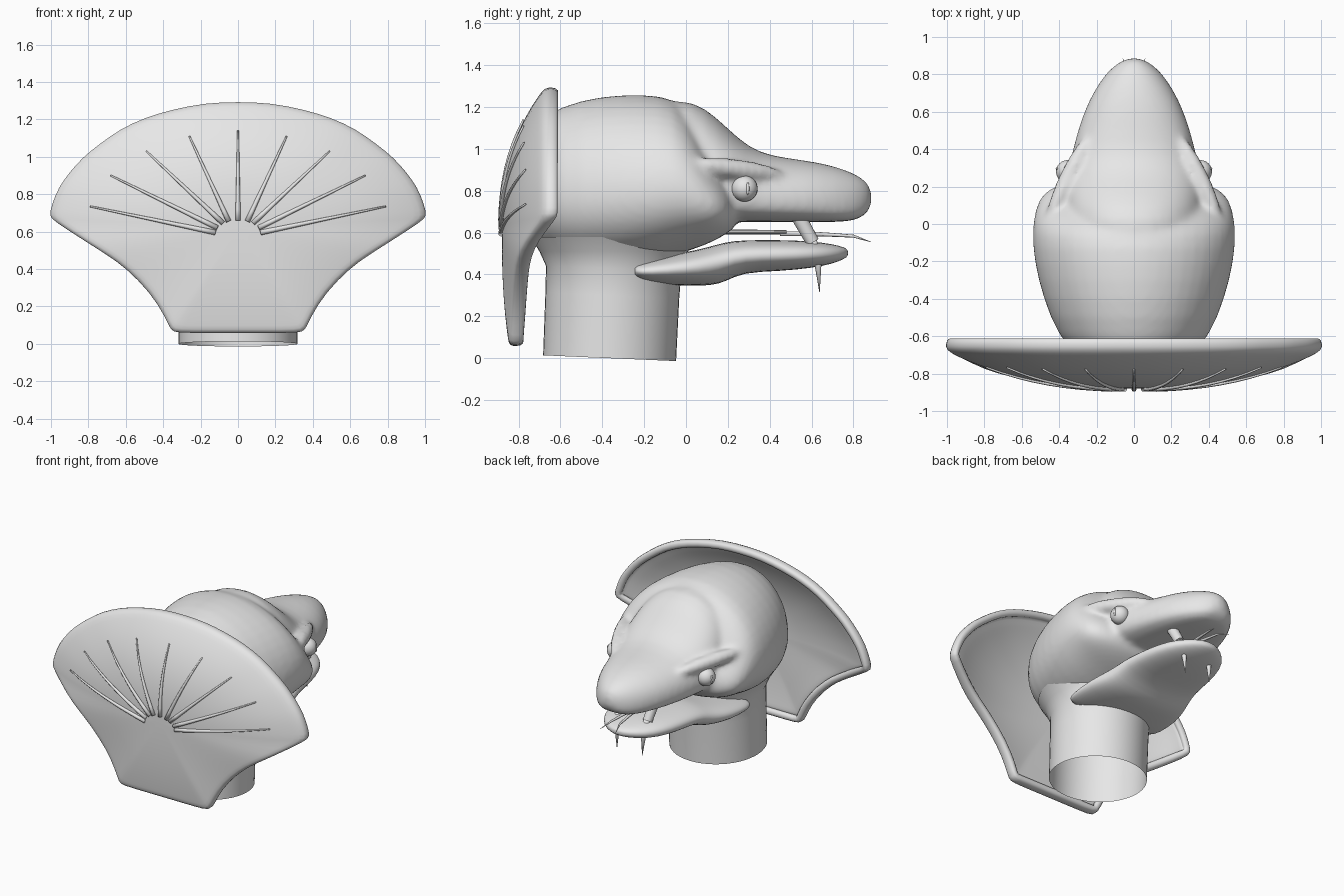
import bpy, bmesh
from math import cos, sin, pi
from mathutils import Vector, Matrix
from mathutils.bvhtree import BVHTree

cube = bpy.data.objects.get("Cube")
if cube:
    bpy.data.objects.remove(cube, do_unlink=True)

GREY = (0.8, 0.8, 0.8, 1)
grey = bpy.data.materials.new("plain grey")
grey.use_nodes = True
grey.diffuse_color = GREY
grey.node_tree.nodes["Principled BSDF"].inputs["Base Color"].default_value = GREY


def finish(name, bm):
    bmesh.ops.recalc_face_normals(bm, faces=bm.faces)
    for f in bm.faces:
        f.smooth = True
    mesh = bpy.data.meshes.new(name)
    bm.to_mesh(mesh)
    bm.free()
    mesh.materials.append(grey)
    obj = bpy.data.objects.new(name, mesh)
    bpy.context.collection.objects.link(obj)
    return obj


def subdivide(obj, levels):
    mod = obj.modifiers.new("rounding", 'SUBSURF')
    mod.levels = mod.render_levels = levels


def bridge(bm, rings):
    for a, b in zip(rings, rings[1:]):
        n = len(a)
        for i in range(n):
            bm.faces.new((a[i], a[(i + 1) % n], b[(i + 1) % n], b[i]))


def power(v, e):
    return (1 if v >= 0 else -1) * abs(v) ** e


def loft(bm, sections, middle, upper, lower, n=24):
    """Rounded rings along y: (y, half width, bottom, top)."""
    rings = []
    for y, w, low, high in sections:
        mid = low + middle * (high - low)
        ring = []
        for i in range(n):
            c, s = cos(2 * pi * i / n), sin(2 * pi * i / n)
            e = 2 / (upper if s > 0 else lower)
            reach = high - mid if s > 0 else mid - low
            ring.append(bm.verts.new((w * power(c, e), y, mid + reach * power(s, e))))
        rings.append(ring)
    bridge(bm, rings)
    bm.faces.new(rings[0])
    bm.faces.new(rings[-1])


def tube(bm, points, radii, n=10, caps=True):
    rings = []
    points = [Vector(p) for p in points]
    for i, (p, r) in enumerate(zip(points, radii)):
        d = points[min(i + 1, len(points) - 1)] - points[max(i - 1, 0)]
        rot = d.to_track_quat('Z', 'Y')
        rings.append([bm.verts.new(p + rot @ Vector((r * cos(2 * pi * k / n), r * sin(2 * pi * k / n), 0)))
                      for k in range(n)])
    bridge(bm, rings)
    if caps:
        bm.faces.new(rings[0])
        bm.faces.new(rings[-1])


# Head: skull, snout and brow ridges fused into one skin
bm = bmesh.new()
loft(bm, [(-.79, .12, .7, 1.0), (-.74, .28, .57, 1.12), (-.6, .41, .46, 1.21),
          (-.4, .49, .44, 1.26), (-.2, .54, .45, 1.265), (-.05, .55, .49, 1.25),
          (.04, .54, .52, 1.14), (.12, .52, .55, .99), (.19, .47, .59, .89), (.25, .3, .63, .8)],
     .42, 1.95, 2.2)
loft(bm, [(-.15, .36, .66, 1.25), (.04, .37, .65, 1.235), (.15, .375, .65, 1.15),
          (.25, .365, .65, 1.05), (.35, .34, .65, .98), (.5, .305, .65, .955),
          (.65, .25, .65, .935), (.77, .18, .65, .9), (.85, .11, .67, .86), (.89, .03, .73, .81)],
     .35, 2.1, 3.2)
for s in (-1, 1):
    back, front = Vector((s * .455, .03, .93)), Vector((s * .25, .46, .875))
    rot = (front - back).to_track_quat('Z', 'Y').to_matrix().to_4x4()
    bmesh.ops.create_uvsphere(bm, u_segments=16, v_segments=10, radius=1,
                              matrix=Matrix.Translation((back + front) / 2) @ rot
                              @ Matrix.Diagonal((.05, .05, .25, 1)))
head = finish("head", bm)
subdivide(head, 1)
skin = head.modifiers.new("fuse", 'REMESH')
skin.mode = 'VOXEL'
skin.voxel_size = .018
skin.use_smooth_shade = True
soft = head.modifiers.new("soften", 'SMOOTH')
soft.factor = .5
soft.iterations = 8

# Lower jaw
bm = bmesh.new()
loft(bm, [(-.252, .33, .385, .45), (-.235, .35, .365, .462), (-.18, .375, .35, .475),
          (0, .375, .345, .505), (.12, .335, .345, .535), (.19, .315, .365, .555), (.27, .3, .41, .565),
          (.45, .275, .415, .565), (.6, .235, .43, .56), (.7, .165, .45, .545),
          (.76, .08, .475, .53), (.775, .02, .49, .515)],
     .5, 2.4, 2.2)
subdivide(finish("lower_jaw", bm), 1)

# Neck: open tube flaring into the skull
bm = bmesh.new()
tube(bm, [(0, -.365, 0), (0, -.352, .3), (0, -.345, .43), (0, -.345, .51), (0, -.345, .58)],
     [.318, .32, .324, .355, .4], 48, False)
finish("neck", bm)

# Hood: dished fan from a mirrored outline (x, z, lip depth)
half = [(0, 1.295, -.6), (.17, 1.29, -.6), (.35, 1.255, -.6), (.5, 1.21, -.6), (.63, 1.15, -.6),
        (.74, 1.07, -.6), (.83, 1.0, -.6), (.9, .92, -.6), (.96, .84, -.6), (.995, .75, -.6),
        (1.012, .685, -.6), (.99, .66, -.61), (.82, .55, -.7), (.7, .475, -.73), (.6, .405, -.745),
        (.47, .275, -.755), (.39, .145, -.765), (.36, .07, -.77), (.33, .058, -.77), (.16, .058, -.77),
        (0, .058, -.77)]
outline = half + [(-x, z, y) for x, z, y in half[-2:0:-1]]
CENTRE, BACK, LIP = .62, -.88, .075


def hood_ring(t, forward):
    return [bm.verts.new((x * t, BACK + (y - LIP - BACK) * t ** 2.5 + forward, CENTRE + (z - CENTRE) * t))
            for x, z, y in outline]


bm = bmesh.new()
rings = [hood_ring((k / 11) ** .75, 0) for k in range(1, 12)]
rings.append(hood_ring(1, LIP * .5))
rings.append(hood_ring(.99, LIP))
bridge(bm, rings)
hub = bm.verts.new((0, BACK, CENTRE))
for i, v in enumerate(rings[0]):
    bm.faces.new((hub, v, rings[0][i - 1]))
surface = BVHTree.FromBMesh(bm)
hood = finish("hood", bm)
# The outer side faces -y; make the winding agree before adding thickness
if hood.data.polygons[-1].normal.y > 0:
    hood.data.flip_normals()
shell = hood.modifiers.new("thickness", 'SOLIDIFY')
shell.thickness = .05
shell.offset = -1
subdivide(hood, 1)

# Fan ribs lying on the hood
bm = bmesh.new()
ribs = [((0, .66), (0, 1.14)), ((.05, .655), (.26, 1.11)), ((.08, .645), (.49, 1.03)),
        ((.11, .62), (.68, .9)), ((.12, .595), (.79, .735))]
for (x0, z0), (x1, z1) in ribs:
    for s in ((-1, 1) if x1 else (1,)):
        path = []
        for k in range(9):
            t = k / 8
            x, z = s * (x0 + (x1 - x0) * t), z0 + (z1 - z0) * t
            hit = surface.ray_cast(Vector((x, -2, z)), Vector((0, 1, 0)))[0]
            path.append((x, hit.y - .004, z))
        tube(bm, path, [.014 - .0012 * k for k in range(9)], 8)
finish("hood_ribs", bm)

# Paired eyes, pupils, fangs and tongue tips
for s, side in ((1, "left"), (-1, "right")):
    bm = bmesh.new()
    bmesh.ops.create_uvsphere(bm, u_segments=24, v_segments=16, radius=.062,
                              matrix=Matrix.Translation((s * .355, .28, .81)))
    finish(side + "_eye", bm)

    bm = bmesh.new()
    bmesh.ops.create_uvsphere(bm, u_segments=12, v_segments=8, radius=1,
                              matrix=Matrix.Translation((s * .41, .295, .81))
                              @ Matrix.Diagonal((.009, .008, .03, 1)))
    finish(side + "_pupil", bm)

    bm = bmesh.new()
    tube(bm, [(s * .13, .53, .69), (s * .12, .605, .555)], [.036, .032], 16)
    finish(side + "_fang_sheath", bm)
    bm = bmesh.new()
    tube(bm, [(s * .115, .6, .57), (s * .105, .63, .46), (s * .1, .638, .315)], [.024, .018, .001], 12)
    finish(side + "_fang", bm)

    bm = bmesh.new()
    tube(bm, [(s * .012, .45, .595), (s * .018, .65, .592), (s * .035, .8, .583), (s * .06, .885, .555)],
         [.012, .01, .007, .001], 8)
    finish(side + "_tongue_fork", bm)

# Tongue
bm = bmesh.new()
loft(bm, [(-.05, .04, .59, .614), (.3, .035, .592, .614), (.48, .028, .592, .612)], .5, 2, 2, 12)
finish("tongue", bm)

# Smooth shading with sharp edges kept
bpy.ops.object.select_all(action='DESELECT')
for obj in bpy.context.collection.objects:
    if obj.type == 'MESH' and obj.name.endswith(("sheath", "tongue")):
        obj.select_set(True)
        bpy.context.view_layer.objects.active = obj
bpy.ops.object.shade_smooth_by_angle()
